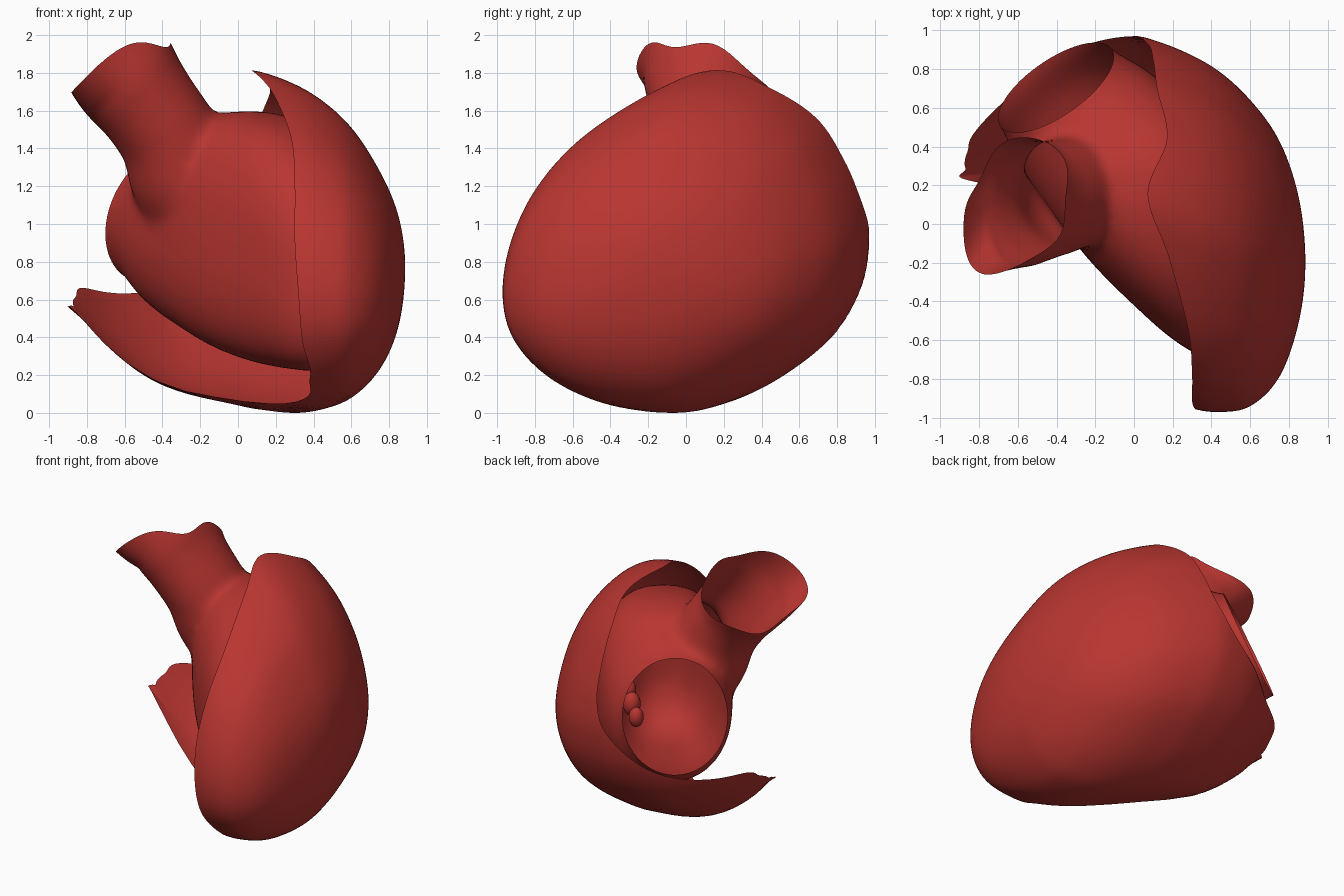
import bpy, bmesh, math
from mathutils import Vector

cube = bpy.data.objects.get("Cube")
if cube:
    bpy.data.objects.remove(cube, do_unlink=True)

red = bpy.data.materials.new("muscle red")
red.use_nodes = True
COLOUR = (0.48, 0.036, 0.03, 1)
red.diffuse_color = COLOUR
red.node_tree.nodes["Principled BSDF"].inputs["Base Color"].default_value = COLOUR


def curve(keys, rows, t):
    """Smooth interpolation of rows of values over rising keys."""
    t = min(max(t, keys[0]), keys[-1])
    last = len(keys) - 1
    i = max(k for k in range(last) if keys[k] <= t)

    def slope(k, c):
        a, b = max(k - 1, 0), min(k + 1, last)
        return (rows[b][c] - rows[a][c]) / (keys[b] - keys[a])

    h = keys[i + 1] - keys[i]
    f = (t - keys[i]) / h
    g = f * f * (3 - 2 * f)
    return [rows[i][c] * (1 - g) + rows[i + 1][c] * g
            + h * f * (1 - f) * ((1 - f) * slope(i, c) - f * slope(i + 1, c))
            for c in range(len(rows[0]))]


def loft(bm, rings, capped):
    grid = [[bm.verts.new(p) for p in ring] for ring in rings]
    n = len(grid[0])
    for a, b in zip(grid, grid[1:]):
        for j in range(n):
            k = (j + 1) % n
            bm.faces.new((a[j], a[k], b[k], b[j]))
    if capped:
        bm.faces.new(grid[0])
        bm.faces.new(grid[-1])


def finish(bm, name):
    bmesh.ops.recalc_face_normals(bm, faces=bm.faces)
    mesh = bpy.data.meshes.new(name)
    bm.to_mesh(mesh)
    bm.free()
    obj = bpy.data.objects.new(name, mesh)
    bpy.context.collection.objects.link(obj)
    mesh.materials.append(red)
    mesh.polygons.foreach_set("use_smooth", [True] * len(mesh.polygons))
    return obj


# Outer wall: outline in y and z, with the x where the wall ends at each point
OUTLINE = [
    (-.05, 0, -.8), (-.4, .05, .25), (-.7, .19, .38), (-.9, .4, .34),
    (-.97, .65, .32), (-.93, .95, .3), (-.79, 1.25, .3), (-.55, 1.51, .28),
    (-.2, 1.72, .18), (.1, 1.81, .07), (.45, 1.74, .17), (.7, 1.56, .12),
    (.85, 1.33, .1), (.94, 1.1, .07), (.97, .88, -.05), (.92, .63, -.36),
    (.76, .38, -.79), (.48, .17, -.86), (.2, .04, -.87)]
# x, then the y and z limits of the section there
SECTIONS = [
    (.885, -.2, -.2, .77, .77), (.85, -.51, .14, .46, 1.04), (.75, -.79, .43, .23, 1.28),
    (.6, -.94, .64, .08, 1.51), (.45, -.97, .78, .02, 1.65), (.3, -.95, .87, 0, 1.74),
    (.1, -.85, .95, .02, 1.81), (0, -.78, .97, .04, 1.81), (-.3, -.55, .93, .11, 1.75),
    (-.5, -.4, .82, .2, 1.65), (-.7, -.22, .68, .36, 1.5), (-.88, -.04, .5, .56, 1.32)]
TIP = SECTIONS[0][0]
depths = [math.sqrt(TIP - s[0]) for s in SECTIONS]
limits = [s[1:] for s in SECTIONS]
wrap = OUTLINE[-2:] + OUTLINE + OUTLINE[:3]
wrap_keys = list(range(-2, len(OUTLINE) + 3))
AROUND, ALONG = 152, 40
columns = []
for j in range(AROUND):
    oy, oz, edge = curve(wrap_keys, wrap, j * len(OUTLINE) / AROUND)
    fy, fz = (oy / .97 + 1) / 2, oz / 1.81
    end = math.sqrt(TIP - edge)
    column = []
    for i in range(ALONG + 1):
        t = end * i / ALONG
        y0, y1, z0, z1 = curve(depths, limits, t)
        column.append((TIP - t * t, y0 + (y1 - y0) * fy, z0 + (z1 - z0) * fz))
    columns.append(column)
bm = bmesh.new()
loft(bm, list(zip(*columns)), False)
bmesh.ops.remove_doubles(bm, verts=bm.verts, dist=.0005)
finish(bm, "outer_wall")

# Inner chamber: sections along a slanting axis, open towards the back
SIDE, BACK = Vector((.82, .57, 0)), Vector((-.57, .82, 0))
# distance back, side limits, height limits, slant
CHAMBER = [
    (-.9, .08, .22, .5, .75, 0), (-.83, -.05, .34, .33, 1, 0),
    (-.65, -.16, .45, .23, 1.25, 0), (-.35, -.24, .54, .23, 1.48, 0),
    (0, -.3, .6, .28, 1.59, 0), (.35, -.31, .58, .4, 1.58, .1),
    (.6, -.31, .51, .54, 1.5, .3), (.81, -.28, .42, .69, 1.41, .4),
    (1, -.28, .42, .69, 1.41, .4)]
STEPS = 40
angles = [math.tau * k / STEPS for k in range(STEPS)]
rings = []
for i in range(STEPS + 1):
    v = CHAMBER[0][0] + (CHAMBER[-1][0] - CHAMBER[0][0]) * i / STEPS
    u0, u1, z0, z1, slant = curve([c[0] for c in CHAMBER], [c[1:] for c in CHAMBER], v)
    # sections are squarish deep inside and round at the opening
    power = .76 + .24 * min(max((v - .2) / .5, 0), 1)
    ring = []
    for a in angles:
        c, s = [math.copysign(abs(w) ** power, w) for w in (math.cos(a), math.sin(a))]
        up = (z1 - z0) / 2 * s
        p = SIDE * ((u0 + u1) / 2 + (u1 - u0) / 2 * c) + BACK * (v - slant * up)
        ring.append(p + Vector((0, 0, (z0 + z1) / 2 + up)))
    rings.append(ring)
bm = bmesh.new()
loft(bm, rings, True)

# Vessel rising out of the chamber: centre and radius
VESSEL = [
    (-.2, .26, 1.02, .25), (-.28, .2, 1.24, .29), (-.36, .15, 1.45, .27),
    (-.48, .12, 1.63, .27), (-.59, .12, 1.78, .295), (-.68, .16, 1.96, .3),
    (-.77, .22, 2.16, .3)]
keys = list(range(len(VESSEL)))
rings = []
for i in range(STEPS + 1):
    t = keys[-1] * i / STEPS
    here = curve(keys, VESSEL, t)
    ahead = Vector(curve(keys, VESSEL, t + .1)[:3]) - Vector(curve(keys, VESSEL, t - .1)[:3])
    turn = ahead.to_track_quat("Z", "Y")
    ring = []
    for a in angles:
        out = turn @ Vector((math.cos(a), math.sin(a), 0)) * here[3]
        out.y *= 1 + .05 * t
        ring.append(Vector(here[:3]) + out)
    rings.append(ring)
loft(bm, rings, True)
body = finish(bm, "inner_chamber")

# Blend chamber and vessel into one skin
remesh = body.modifiers.new("blend", "REMESH")
remesh.mode = "VOXEL"
remesh.voxel_size = .03
soft = body.modifiers.new("soften", "SMOOTH")
soft.factor = .5
soft.iterations = 12
evaluated = body.evaluated_get(bpy.context.evaluated_depsgraph_get())
bm = bmesh.new()
bm.from_mesh(evaluated.to_mesh())
bpy.data.objects.remove(body, do_unlink=True)


def cut_open(centre, normal, near):
    faces = [f for f in bm.faces if all(near(v.co) for v in f.verts)]
    edges = {e for f in faces for e in f.edges}
    verts = {v for f in faces for v in f.verts}
    bmesh.ops.bisect_plane(bm, geom=list(verts) + list(edges) + faces, dist=.0001,
                           plane_co=centre, plane_no=normal, clear_outer=True)


MOUTH = Vector((-.6, .1, 1.79))
MOUTH_AXIS = Vector((-.58, .36, 1)).normalized()
cut_open(MOUTH, MOUTH_AXIS, lambda p: p.z > 1.47 and p.x < -.2)
cut_open(BACK * .81 + Vector((0, 0, 1.05)), BACK * .93 + Vector((0, 0, .37)),
         lambda p: p.dot(BACK) > .5 and p.z < 1.46)

# Wavy rim on the vessel mouth
for v in bm.verts:
    away = v.co - MOUTH
    fade = 1 + away.dot(MOUTH_AXIS) / .15
    if fade > 0 and v.co.z > 1.4 and v.co.x < -.2:
        a = math.atan2(away.y, away.x)
        v.co += MOUTH_AXIS * .03 * fade * math.sin(4 * a + 1)
        v.co += Vector((-.06, -.06, 0)) * fade * max(0, math.cos(a + 2.2)) ** 6
finish(bm, "inner_chamber")

# Small muscle knobs inside the opening
for k, (u, v, z, r) in enumerate([(.36, .5, 1, .06), (.33, .56, .93, .05), (.38, .45, 1.08, .05)]):
    bm = bmesh.new()
    bmesh.ops.create_uvsphere(bm, u_segments=16, v_segments=10, radius=r)
    for vert in bm.verts:
        vert.co = Vector((vert.co.x, vert.co.y, vert.co.z * 1.4)) + SIDE * u + BACK * v + Vector((0, 0, z))
    finish(bm, "muscle_knob_%d" % (k + 1))
